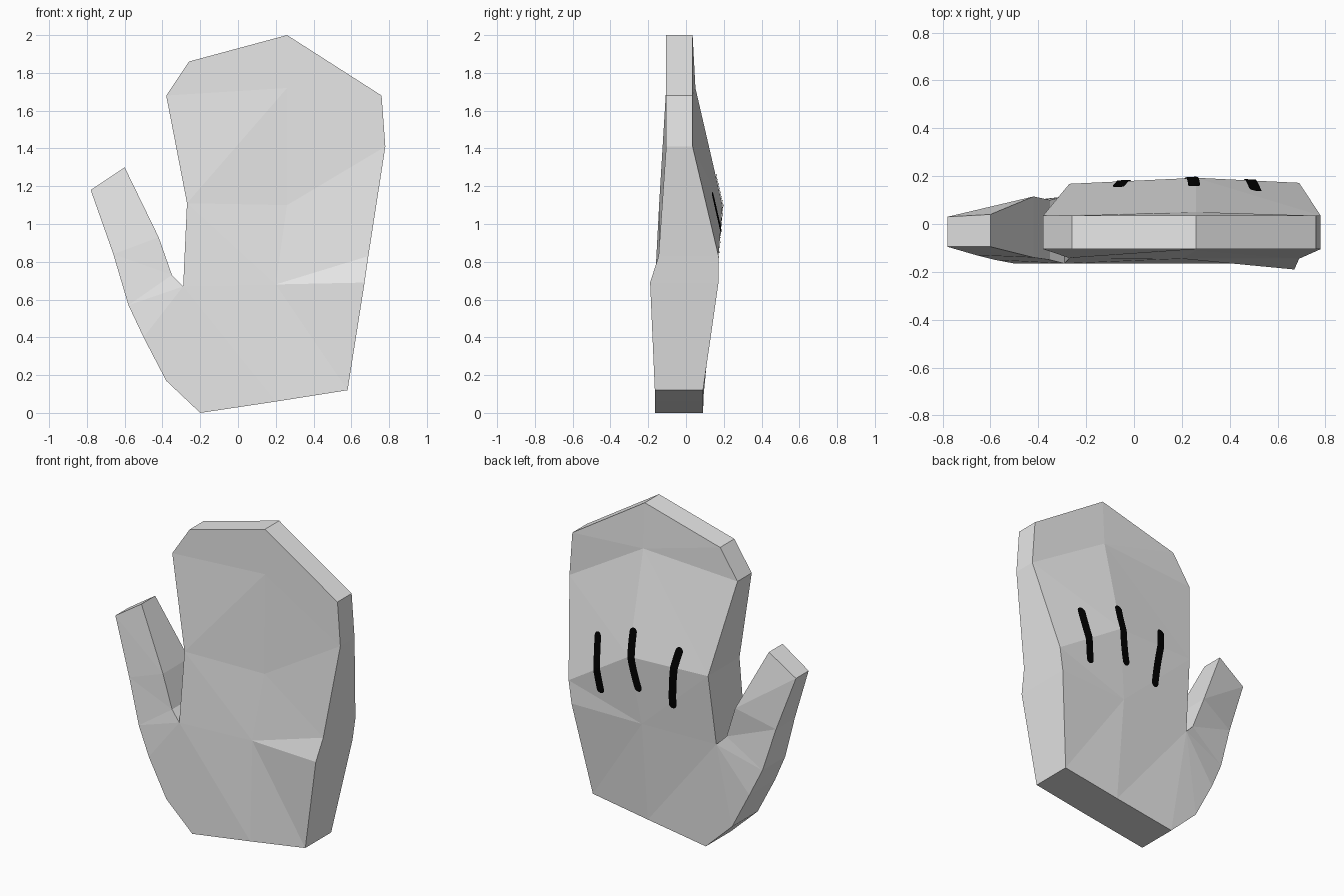
import bpy, bmesh, math
from mathutils import Vector
from mathutils.bvhtree import BVHTree

if "Cube" in bpy.data.objects:
    bpy.data.objects.remove(bpy.data.objects["Cube"])


def material(name, rgb):
    m = bpy.data.materials.new(name)
    m.diffuse_color = (*rgb, 1)
    m.use_nodes = True
    m.node_tree.nodes["Principled BSDF"].inputs["Base Color"].default_value = m.diffuse_color
    return m


def add_object(name, bm, mat):
    me = bpy.data.meshes.new(name)
    bm.to_mesh(me)
    me.materials.append(mat)
    ob = bpy.data.objects.new(name, me)
    bpy.context.collection.objects.link(ob)
    return ob


grey = material("light_grey", (0.8, 0.8, 0.8))
black = material("black", (0.0, 0.0, 0.0))

# Palm rows from wrist to fingertips: x, z, front y, back y
palm = [
    [(-.20, .00, -.165, .09), (.20, .06, -.165, .09), (.58, .12, -.165, .09)],
    [(-.29, .67, -.165, .115), (.20, .68, -.145, .15), (.67, .69, -.19, .172)],
    [(-.27, 1.11, -.142, .168), (.26, 1.10, -.11, .193), (.69, .83, -.145, .172)],
    [(-.38, 1.68, -.105, .035), (.26, 1.72, -.105, .05), (.78, 1.41, -.105, .035)],
    [(-.26, 1.86, -.105, .035), (.26, 2.0, -.105, .035), (.76, 1.68, -.105, .035)],
]
# Thumb: outer edge upward, then inner edge upward
outer = [(-.38, .17, -.165, .09), (-.50, .40, -.165, .09), (-.58, .57, -.15, .075),
         (-.66, .84, -.13, .055), (-.78, 1.18, -.095, .03)]
inner = [(-.35, .73, -.15, .10), (-.42, .93, -.14, .115), (-.60, 1.30, -.095, .04)]

points = [p for row in palm for p in row] + outer + inner
quads = [(r * 3 + c, r * 3 + c + 1, r * 3 + c + 4, r * 3 + c + 3)
         for r in range(4) for c in range(2)]
o, i = 15, 20
quads += [(0, 3, o + 1, o), (3, i, o + 2, o + 1)]
quads += [(i + k, i + k + 1, o + k + 3, o + k + 2) for k in range(2)]

# Mitten: front and back sheets joined by walls along the outline
bm = bmesh.new()
front = [bm.verts.new((x, yf, z)) for x, z, yf, yb in points]
back = [bm.verts.new((x, yb, z)) for x, z, yf, yb in points]
edges = {}
for q in quads:
    bm.faces.new([front[k] for k in q])
    bm.faces.new([back[k] for k in reversed(q)])
    for a, b in zip(q, q[1:] + q[:1]):
        edges.setdefault(frozenset((a, b)), []).append((a, b))
for uses in edges.values():
    if len(uses) == 1:
        a, b = uses[0]
        bm.faces.new((front[b], front[a], back[a], back[b]))
bmesh.ops.triangulate(bm, faces=bm.faces[:])
bmesh.ops.recalc_face_normals(bm, faces=bm.faces[:])
surface = BVHTree.FromBMesh(bm)
add_object("mitten", bm, grey)
bm.free()


# Painted strokes: round-ended strips draped over the back of the hand
def stroke(name, p0, p1, p2, half=0.025, steps=28, across=4):
    bm = bmesh.new()
    p0, p1, p2 = Vector(p0), Vector(p1), Vector(p2)
    ctrl = 2 * p1 - (p0 + p2) / 2
    length = (p2 - p0).length
    rows = []
    for s in range(steps + 1):
        t = 0.5 - 0.5 * math.cos(math.pi * s / steps)
        p = (1 - t) ** 2 * p0 + 2 * t * (1 - t) * ctrl + t * t * p2
        d = (2 * (1 - t) * (ctrl - p0) + 2 * t * (p2 - ctrl)).normalized()
        side = Vector((-d.y, d.x))
        end = min(1, min(t, 1 - t) * length / half)
        w = half * max(0.15, math.sqrt(1 - (1 - end) ** 2))
        row = []
        for k in range(across + 1):
            q = p + side * w * (2 * k / across - 1)
            hit = surface.ray_cast(Vector((q.x, 1, q.y)), Vector((0, -1, 0)))[0]
            row.append(bm.verts.new((q.x, hit.y + 0.005, q.y)))
        rows.append(row)
    for a, b in zip(rows, rows[1:]):
        for k in range(across):
            bm.faces.new((a[k], a[k + 1], b[k + 1], b[k]))
    bmesh.ops.recalc_face_normals(bm, faces=bm.faces[:])
    if sum(f.normal.y for f in bm.faces) < 0:
        bmesh.ops.reverse_faces(bm, faces=bm.faces[:])
    add_object(name, bm, black)
    bm.free()


stroke("stroke_thumb_side", (-.07, 1.23), (-.035, 1.04), (-.02, .84))
stroke("stroke_middle", (.25, 1.27), (.24, 1.08), (.20, .89))
stroke("stroke_outer_side", (.51, 1.17), (.49, .985), (.465, .81))
